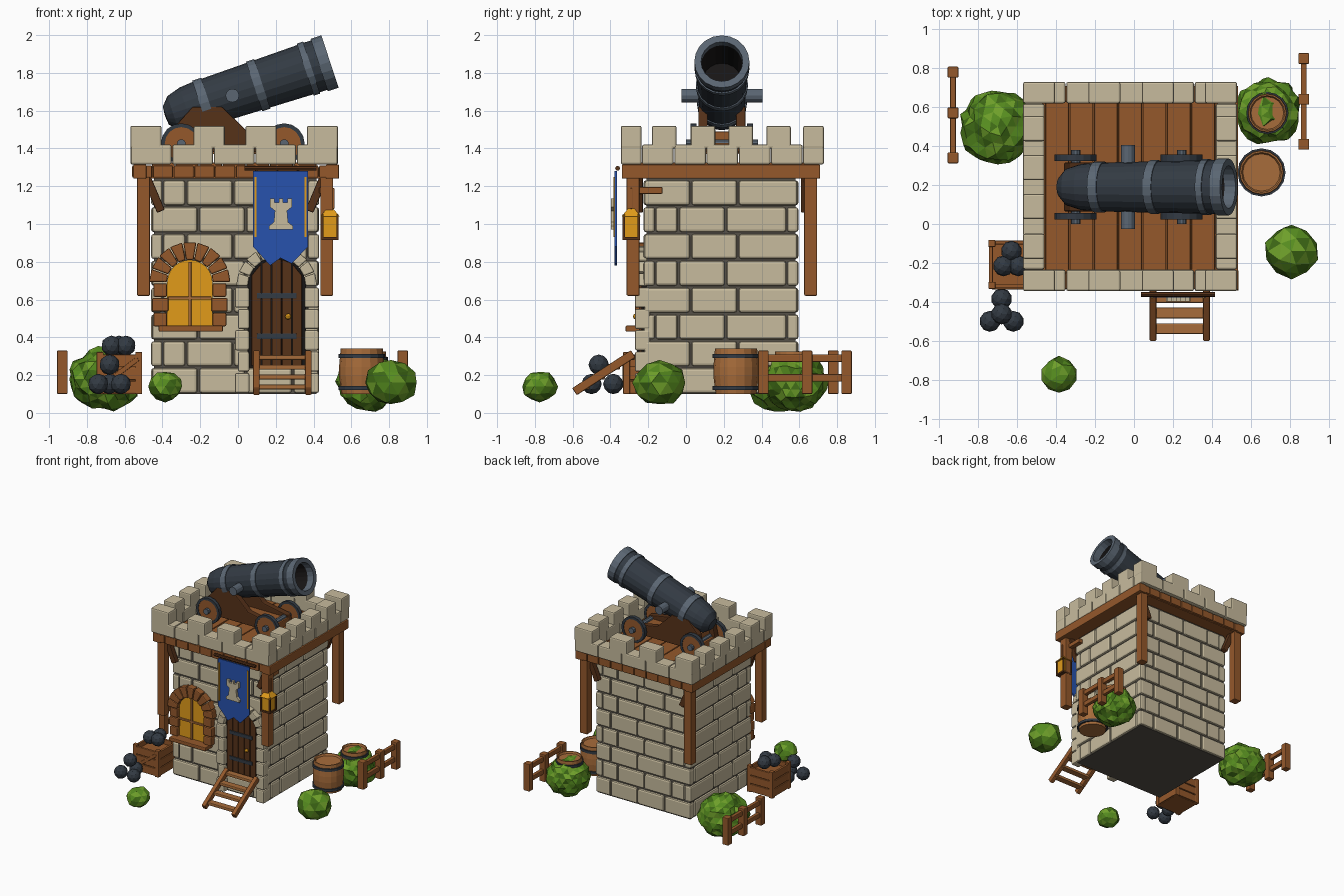
import bpy, bmesh, math, random
from mathutils import Matrix, Vector

if "Cube" in bpy.data.objects:
    bpy.data.objects.remove(bpy.data.objects["Cube"])
random.seed(4)
CX, CY = -0.015, 0.19   # tower centre


def mat(name, h):
    m = bpy.data.materials.new(name)
    c = [int(h[i:i + 2], 16) / 255 for i in (0, 2, 4)]
    m.diffuse_color = [x ** 2.2 for x in c] + [1]
    m.use_nodes = True
    m.node_tree.nodes["Principled BSDF"].inputs["Base Color"].default_value = m.diffuse_color
    return m


STONE, MORTAR = mat("stone", "C6BA9C"), mat("mortar", "57524A")
WOOD, DARK, LIGHT = mat("wood", "93592F"), mat("dark_wood", "57351F"), mat("light_wood", "A66C3D")
IRON, STEEL, BLACK = mat("iron", "363D45"), mat("steel", "5B6672"), mat("black", "1E1C1C")
GLOW, BLUE = mat("glow", "E09A20"), mat("blue", "2C53AC")
GREENS = [mat("leaf%d" % i, h) for i, h in enumerate(("568A24", "6E9E2E", "40691C"))]


def finish(name, bm, m, bevel=0, smooth=False):
    bmesh.ops.recalc_face_normals(bm, faces=bm.faces)
    me = bpy.data.meshes.new(name)
    bm.to_mesh(me)
    bm.free()
    for x in (m if isinstance(m, list) else [m]):
        me.materials.append(x)
    ob = bpy.data.objects.new(name, me)
    bpy.context.collection.objects.link(ob)
    if bevel:
        b = ob.modifiers.new("bevel", 'BEVEL')
        b.width, b.segments = bevel, 2
    if smooth:
        bpy.context.view_layer.objects.active = ob
        ob.select_set(True)
        bpy.ops.object.shade_smooth_by_angle(angle=math.radians(35))
        ob.select_set(False)
    return ob


def boxes(name, items, m, bevel=0.006):
    """items: (x0, x1, y0, y1, z0, z1[, rotation about own centre])"""
    bm = bmesh.new()
    for x0, x1, y0, y1, z0, z1, *rot in items:
        M = Matrix.Translation(((x0 + x1) / 2, (y0 + y1) / 2, (z0 + z1) / 2))
        M = M @ (rot[0] if rot else Matrix()) @ Matrix.Diagonal((x1 - x0, y1 - y0, z1 - z0, 1))
        bmesh.ops.create_cube(bm, size=1, matrix=M)
    return finish(name, bm, m, bevel)


def prisms(name, polys, y0, y1, m, bevel=0):
    """Extrude x-z outlines along y."""
    bm = bmesh.new()
    for p in polys:
        f = bm.faces.new([bm.verts.new((x, y0, z)) for x, z in p])
        g = bmesh.ops.extrude_face_region(bm, geom=[f])
        bmesh.ops.translate(bm, vec=(0, y1 - y0, 0), verts=[v for v in g['geom'] if isinstance(v, bmesh.types.BMVert)])
    return finish(name, bm, m, bevel)


def lathe(name, prof, segs, m, M, smooth=False):
    bm = bmesh.new()
    vs = [bm.verts.new((r, 0, z)) for r, z in prof]
    es = [bm.edges.new(p) for p in zip(vs, vs[1:])]
    bmesh.ops.spin(bm, geom=vs + es, axis=(0, 0, 1), cent=(0, 0, 0), steps=segs, angle=2 * math.pi)
    bmesh.ops.remove_doubles(bm, verts=bm.verts, dist=1e-4)
    bm.transform(M)
    return finish(name, bm, m, 0, smooth)


def disc(r, a, b):
    return [(0, a), (r, a), (r, b), (0, b)]


def ring(r0, r1, a, b):
    return [(r0, a), (r1, a), (r1, b), (r0, b), (r0, a)]


def arch(cx, cz, r0, r1, n):
    out = []
    for i in range(n):
        a, b = [math.pi * (i + t) / n for t in (0.04, 0.96)]
        out.append([(cx + r * math.cos(t), cz + r * math.sin(t)) for r, t in ((r0, a), (r1, a), (r1, b), (r0, b))])
    return out


def arch_outline(cx, r, z0, zs, n=12):
    return [(cx - r, z0), (cx + r, z0)] + [(cx + r * math.cos(math.pi * i / n), zs + r * math.sin(math.pi * i / n)) for i in range(n + 1)]


T = Matrix.Translation
RY, RX = (lambda a: Matrix.Rotation(a, 4, 'Y')), (lambda a: Matrix.Rotation(a, 4, 'X'))

# tower walls: mortar core and staggered stone courses with interlocking corners
X0, X1, Y0, Y1, TH = -0.46, 0.43, -0.225, 0.595, 0.06
boxes("wall_core", [(X0 + .015, X1 - .015, Y0 + .015, Y1 - .015, 0.1, 1.24)], MORTAR, 0)


def course(a, b, shift, w=0.25):
    cuts = [a] + [a + w * (k + shift) for k in range(1, 6) if a + .09 < a + w * (k + shift) < b - .09] + [b]
    return [(p + .005, q - .005) for p, q in zip(cuts, cuts[1:])]


stones = []
for i in range(8):
    z0, z1 = 0.1 + i * .142 + .005, 0.1 + (i + 1) * .142 - .005
    e = TH * (i % 2)
    for k, (ya, yb) in enumerate(((Y0, Y0 + TH), (Y1 - TH, Y1))):
        stones += [(p, q, ya, yb, z0, z1) for p, q in course(X0 + e, X1 - e, -.5 * (i % 2))]
    for xa, xb in ((X0, X0 + TH), (X1 - TH, X1)):
        stones += [(xa, xb, p, q, z0, z1) for p, q in course(Y0 + TH - e, Y1 - TH + e, -.5 * ((i + 1) % 2))]
boxes("wall_stones", stones, STONE, 0.014)

# timber deck, rim beams, joist ends, posts and braces
boxes("deck_slab", [(-.53, .50, -.31, .69, 1.24, 1.30)], WOOD, 0)
boxes("deck_planks", [(-.455 + i * .125, -.335 + i * .125, -.25, .63, 1.29, 1.325) for i in range(7)], WOOD)
beams = [(x, x + .07, -.34, .71, 1.24, 1.315) for x in (-.555, .465)]
beams += [(-.56 + i * .11, -.455 + i * .11, y, y + .08, 1.245, 1.31) for i in range(10) for y in (-.335, .63)]
boxes("rim_beams", beams, WOOD)
posts, braces = [], []
for sx in (-1, 1):
    for sy in (-1, 1):
        x, y = CX + sx * .485, CY + sy * .47
        posts.append((x - .034, x + .034, y - .034, y + .034, 0.62, 1.27))
        braces.append((x - sx * .055 - .022, x - sx * .055 + .022, y - sy * .03 - .022, y - sy * .03 + .022, 1.06, 1.25, RY(sx * .4)))
boxes("corner_posts", posts, WOOD)
boxes("braces", braces, DARK)

# parapet and merlons
wall = []
for y in (-.345, .62):
    wall += [(-.57 + i * .22 + .002, -.35 + i * .22 - .002, y, y + .11, 1.315, 1.42) for i in range(5)]
    wall += [(x, x + .165, y, y + .11, 1.40, 1.52) for x in (-.57, -.235, .04, .365)]
for x in (-.57, .42):
    wall += [(x, x + .11, -.235 + i * .171 + .002, -.064 + i * .171 - .002, 1.315, 1.42) for i in range(5)]
    wall += [(x, x + .11, c - .065, c + .065, 1.40, 1.52) for c in (-.115, .09, .29, .49)]
boxes("parapet", wall, STONE, 0.01)

# cannon barrel, bands and trunnion
CM = T((.487, CY, 1.86)) @ RY(math.radians(71.8))
lathe("cannon_barrel", [(0, -.92), (.05, -.915), (.095, -.875), (.118, -.80), (.125, -.72), (.138, -.1), (.138, -.01),
                        (.112, -.01), (.105, -.35), (0, -.35)], 20, IRON, CM)
lathe("cannon_bore", [(.111, -.012), (.104, -.345), (0, -.345)], 20, BLACK, CM)
for n, (s, r, w) in enumerate(((-.70, .132, .05), (-.40, .138, .045), (-.12, .145, .035), (-.03, .146, .06))):
    lathe("cannon_band_%d" % n, ring(.11, r, s - w / 2, s + w / 2), 20, STEEL, CM)
lathe("trunnion", disc(.036, -.215, .215), 12, STEEL, T((-.03, CY, 1.68)) @ RX(math.pi / 2))

# gun carriage and wheels
cheek = [(-.36, 1.38), (-.33, 1.52), (-.24, 1.62), (-.085, 1.62), (.05, 1.49), (.27, 1.45), (.29, 1.38)]
for s in (-1, 1):
    prisms("carriage_cheek", [cheek], CY + s * .10 - .025, CY + s * .10 + .025, DARK, .006)
boxes("carriage_bed", [(-.34, .28, CY - .09, CY + .09, 1.37, 1.43), (-.3, -.2, CY - .09, CY + .09, 1.43, 1.49)], WOOD)
for x in (-.30, .245):
    lathe("axle", disc(.024, -.19, .19), 10, STEEL, T((x, CY, 1.425)) @ RX(math.pi / 2))
    for s in (-1, 1):
        W = T((x, CY + s * .15, 1.425)) @ RX(math.pi / 2)
        lathe("wheel", disc(.09, -.012, .012), 16, WOOD, W)
        lathe("wheel_rim", ring(.088, .108, -.016, .016), 16, IRON, W)

# arched door with stone surround
prisms("door_recess", [arch_outline(.205, .155, .24, .67)], -.235, -.20, BLACK)
planks = []
for i in range(5):
    a, b = .07 + i * .054 + .002, .07 + (i + 1) * .054 - .002
    top = lambda x: .67 + math.sqrt(max(0, .145 ** 2 - (x - .205) ** 2))
    planks.append([(a, .25), (b, .25), (b, top(b)), (a, top(a))])
prisms("door_planks", planks, -.25, -.22, DARK, .004)
boxes("door_straps", [(.10, .31, -.258, -.24, z, z + .03) for z in (.39, .605)], IRON, .003)
bm = bmesh.new()
bmesh.ops.create_icosphere(bm, subdivisions=2, radius=.016, matrix=T((.265, -.265, .51)))
finish("door_knob", bm, GLOW)
prisms("door_arch", arch(.205, .67, .153, .215, 9), -.27, -.19, STONE, .008)
boxes("door_jambs", [(c - w, c + w, -.27, -.19, .105 + i * .113, .105 + i * .113 + .107)
                     for i in range(5) for c, w in ((.022 + .008 * (i % 2), .038 - .008 * (i % 2)), (.39, .038))], STONE, .01)

# ramp stair in front of the door
tilt = math.atan2(.2, .31)
boxes("stair_rails", [(x, x + .035, -.62, -.25, .19, .235, RX(tilt)) for x in (.08, .355)], WOOD)
boxes("stair_treads", [(.09, .38, -.565 + i * .08, -.51 + i * .08, .125 + i * .052, .15 + i * .052) for i in range(4)], LIGHT)

# arched window
prisms("window_glass", [arch_outline(-.255, .12, .455, .69)], -.245, -.20, GLOW)
prisms("window_arch", arch(-.255, .69, .122, .215, 9), -.275, -.20, WOOD, .008)
boxes("window_jambs", [(c - w, c + w, -.27, -.2, .458 + i * .078, .53 + i * .078)
                       for i in range(3) for w in (.036 + .007 * (i % 2),) for c in (-.412, -.098)], WOOD, .008)
boxes("window_bars", [(-.263, -.247, -.258, -.24, .455, .80), (-.37, -.14, -.258, -.24, .60, .615)], LIGHT, .003)
boxes("window_sill", [(-.42, -.08, -.32, -.2, .43, .462)], WOOD)

# banner with pole, trim and tower emblem
prisms("banner", [[(.08, 1.28), (.08, .88), (.17, .78), (.225, .82), (.285, .79), (.37, .88), (.37, 1.28)]], -.378, -.366, BLUE)
boxes("banner_trim", [(x, x + .01, -.383, -.37, .93, 1.25) for x in (.088, .352)], GLOW, 0)
lathe("banner_pole", disc(.013, -.19, .19), 8, DARK, T((.225, -.362, 1.295)) @ RY(math.pi / 2))
prisms("banner_emblem", [[(.165, .97), (.29, .97), (.29, .99), (.265, 1.01), (.26, 1.07), (.285, 1.09), (.285, 1.135), (.262, 1.135),
                          (.262, 1.115), (.239, 1.115), (.239, 1.135), (.216, 1.135), (.216, 1.115), (.193, 1.115), (.193, 1.135),
                          (.17, 1.135), (.17, 1.09), (.195, 1.07), (.19, 1.01), (.165, .99)]], -.398, -.376, STONE)

# lantern on the front right post
LX, LY = .487, -.29
boxes("lantern_glass", [(LX - .038, LX + .038, LY - .038, LY + .038, .93, 1.05)], GLOW, 0)
boxes("lantern_frame", [(LX + s * .04 - .006, LX + s * .04 + .006, LY + t * .04 - .006, LY + t * .04 + .006, .92, 1.05)
                        for s in (-1, 1) for t in (-1, 1)] + [(LX - .046, LX + .046, LY - .046, LY + .046, .915, .93)], DARK, 0)
lathe("lantern_roof", [(0, 1.04), (.072, 1.04), (.02, 1.085), (0, 1.085)], 4, GLOW, T((LX, LY, 0)) @ Matrix.Rotation(math.pi / 4, 4, 'Z'))
boxes("lantern_bracket", [(.43, .47, -.30, -.125, 1.16, 1.195), (LX + .01, LX + .024, LY - .007, LY + .007, 1.08, 1.19)], WOOD, .004)

# fences
for x, y in ((-.93, .34), (.872, .41)):
    boxes("fence", [(x - .028, x + .028, y + k * .22 - .028 + .0, y + k * .22 + .028, .1, .33) for k in (0, 1.05, 2)] +
          [(x - .015, x + .015, y, y + .45, z, z + .04) for z in (.165, .27)], WOOD)

# barrels
for x, y, r, h in ((.655, .265, .12, .24), (.685, .57, .105, .225)):
    M = T((x, y, .1))
    lathe("barrel", [(0, h - .015), (r * .8, h - .015), (r * .86, h), (r * .93, h), (r, h * .6), (r, h * .4), (r * .9, 0), (0, 0)], 16, LIGHT, M)
    for z in (.02, h - .05):
        lathe("barrel_hoop", ring(r * .9, r * 1.03, z, z + .022), 16, IRON, M)

# ammunition crate with slats
A, B, C, D = -.745, -.51, -.33, -.085
slats = [(A + .01, B - .01, C + .01, D - .01, .1, .27)]
for i in range(3):
    z0, z1 = .105 + i * .07, .168 + i * .07
    slats += [(A, B, y, y + .02, z0, z1) for y in (C, D - .02)] + [(x, x + .02, C, D, z0, z1) for x in (A, B - .02)]
slats += [(x - .018, x + .018, y - .018, y + .018, .1, .322) for x in (A + .015, B - .015) for y in (C + .015, D - .015)]
slats += [(A - .005 + .0, B + .005, C - .006, C + .01, .2, .225, RY(-.65))]
boxes("crate", slats, WOOD, .004)

# cannonballs
bm = bmesh.new()
for x, y, z in ((-.63, -.14, .355), (-.67, -.215, .355), (-.595, -.215, .355), (-.68, -.385, .153),
                (-.74, -.5, .153), (-.62, -.5, .153), (-.68, -.462, .255)):
    bmesh.ops.create_icosphere(bm, subdivisions=2, radius=.054, matrix=T((x, y, z)))
finish("cannonballs", bm, IRON)

# faceted bushes
for x, y, z, r, h in ((-.70, .50, .18, .2, .175), (.69, .58, .165, .175, .16), (.81, -.14, .16, .145, .125), (-.385, -.775, .14, .097, .085)):
    bm = bmesh.new()
    bmesh.ops.create_icosphere(bm, subdivisions=3 if r > .16 else 2, radius=1)
    for v in bm.verts:
        v.co *= random.uniform(.87, 1.03)
    bm.transform(T((x, y, z)) @ Matrix.Diagonal((r, r, h, 1)))
    for f in bm.faces:
        f.material_index = random.choice((0, 0, 1, 2))
    finish("bush", bm, GREENS)
